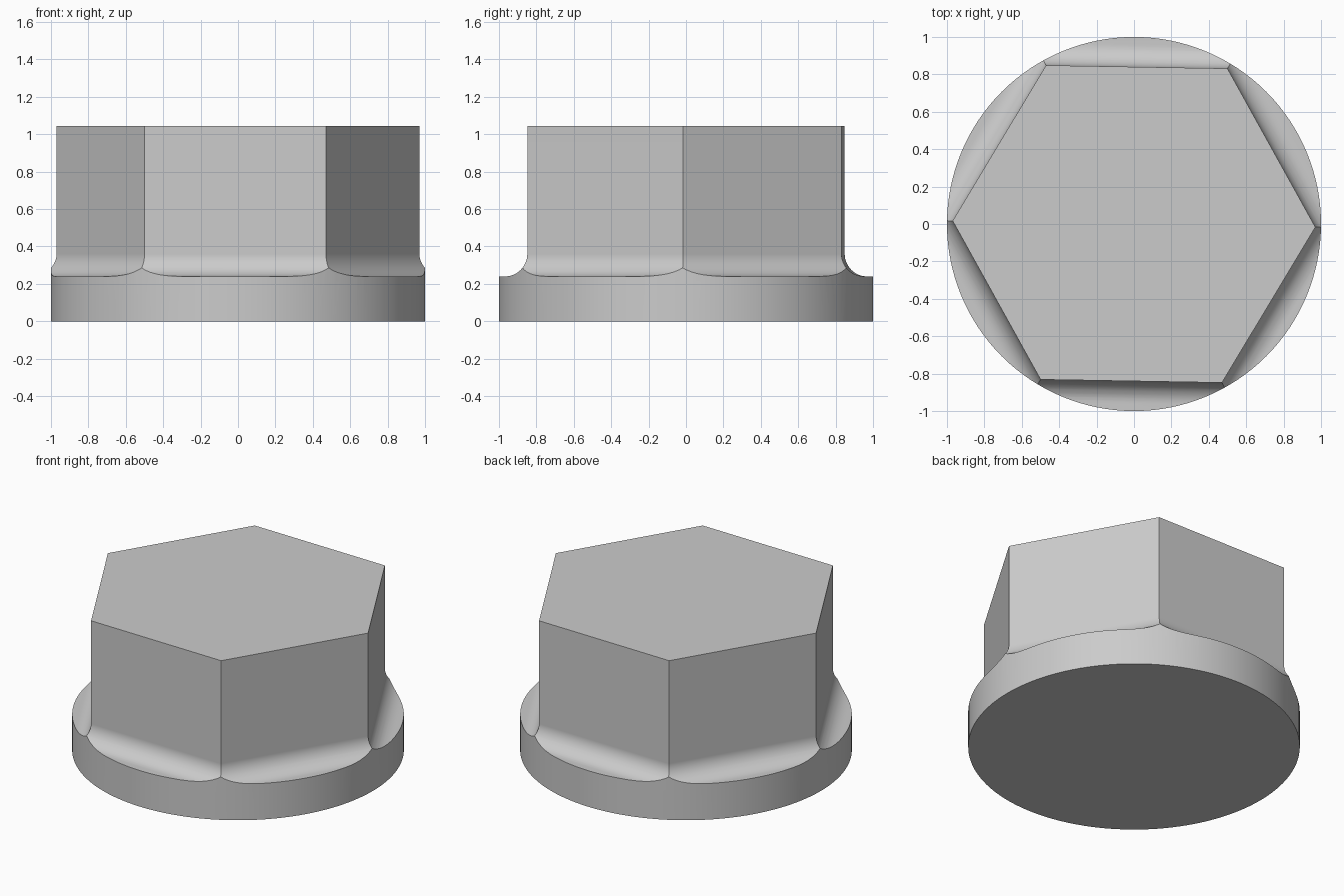
import bpy
import bmesh
from math import cos, sin, pi, radians

cube = bpy.data.objects.get("Cube")
if cube:
    bpy.data.objects.remove(cube, do_unlink=True)

TOP, FLANGE, APOTHEM, FILLET = 1.045, 0.24, 0.84, 0.12
TURN = radians(-1)
STEPS = 12


def prism_stack(name, sides, turn, rings):
    """Solid made of regular polygon rings given as (corner radius, height)."""
    bm = bmesh.new()
    loops = []
    for r, z in rings:
        angles = [turn + 2 * pi * i / sides for i in range(sides)]
        loops.append([bm.verts.new((r * cos(a), r * sin(a), z)) for a in angles])
    for low, high in zip(loops, loops[1:]):
        for i in range(sides):
            j = (i + 1) % sides
            bm.faces.new((low[i], low[j], high[j], high[i]))
    bm.faces.new(loops[0][::-1])
    bm.faces.new(loops[-1])
    mesh = bpy.data.meshes.new(name)
    bm.to_mesh(mesh)
    bm.free()
    obj = bpy.data.objects.new(name, mesh)
    bpy.context.collection.objects.link(obj)
    return obj


# Hexagonal head flaring through a concave fillet into an oversized foot
profile = [(1.2, -0.1), (1.2, FLANGE)]
for i in range(STEPS + 1):
    a = pi / 2 * i / STEPS
    profile.append((APOTHEM + FILLET * (1 - sin(a)), FLANGE + FILLET * (1 - cos(a))))
profile.append((APOTHEM, TOP))
bolt = prism_stack("hex_flange_head", 6, TURN,
                   [(d / cos(pi / 6), z) for d, z in profile])

# Round envelope that trims the foot and fillets to the flange
trim = prism_stack("flange_trim", 128, 0, [(1, 0), (1, TOP + 0.2)])
trim.hide_render = True

cut = bolt.modifiers.new("round_flange", 'BOOLEAN')
cut.operation = 'INTERSECT'
cut.solver = 'EXACT'
cut.object = trim

bpy.ops.object.select_all(action='DESELECT')
bolt.select_set(True)
bpy.context.view_layer.objects.active = bolt
bpy.ops.object.modifier_apply(modifier=cut.name)
bpy.data.objects.remove(trim, do_unlink=True)

# Smooth fillets and rim, crisp hexagon edges
bpy.ops.object.shade_smooth_by_angle(angle=radians(25))
weighted = bolt.modifiers.new("flat_sides", 'WEIGHTED_NORMAL')
weighted.keep_sharp = True

steel = bpy.data.materials.new("light_grey")
steel.use_nodes = True
colour = (0.6, 0.6, 0.6, 1)
steel.diffuse_color = colour
steel.node_tree.nodes["Principled BSDF"].inputs["Base Color"].default_value = colour
bolt.data.materials.clear()
bolt.data.materials.append(steel)
